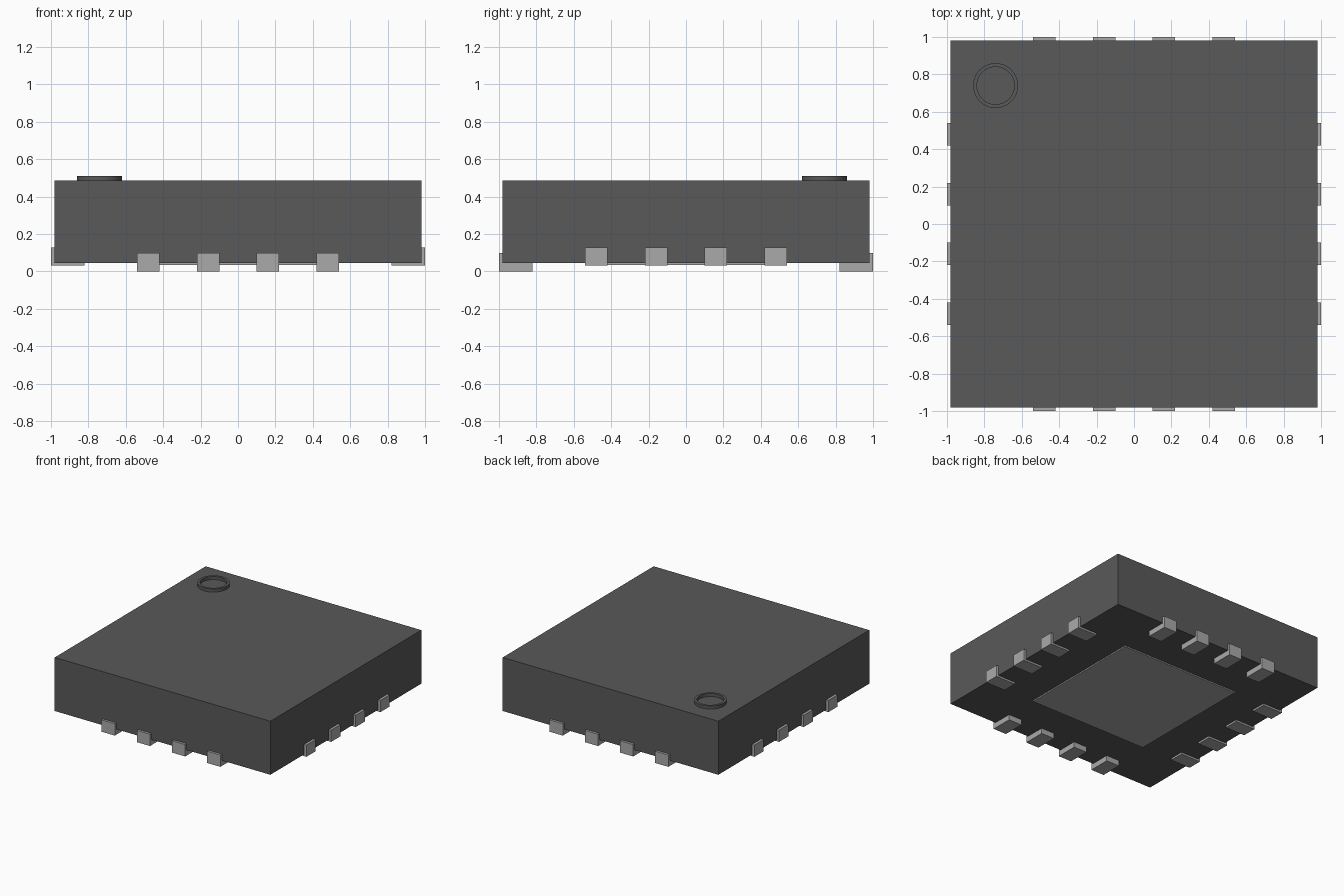
import bpy
import math
from mathutils import Matrix

cube = bpy.data.objects.get("Cube")
if cube:
    bpy.data.objects.remove(cube)


def make_material(name, value):
    mat = bpy.data.materials.new(name)
    colour = (value, value, value, 1)
    mat.use_nodes = True
    mat.diffuse_color = colour
    mat.node_tree.nodes["Principled BSDF"].inputs["Base Color"].default_value = colour
    return mat


charcoal = make_material("charcoal plastic", 0.1)
metal = make_material("grey metal", 0.4)


def box(name, low, high, mat):
    """Box between two opposite corners."""
    centre = [(a + b) / 2 for a, b in zip(low, high)]
    bpy.ops.mesh.primitive_cube_add(size=1, location=centre)
    obj = bpy.context.object
    obj.name = name
    obj.scale = [b - a for a, b in zip(low, high)]
    bpy.ops.object.transform_apply(location=True, rotation=False, scale=True)
    obj.data.materials.append(mat)
    return obj


# Package body and the pad beneath it
BODY = 0.98
BOTTOM, TOP = 0.045, 0.485
box("package_body", (-BODY, -BODY, BOTTOM), (BODY, BODY, TOP), charcoal)
box("thermal_pad", (-0.54, -0.54, 0.035), (0.54, 0.54, BOTTOM + 0.01), metal)

# Four contacts per side; the left and right rows sit slightly higher
for turn, side in enumerate(("front", "right", "back", "left")):
    lift = 0.03 if turn % 2 else 0
    for i in range(4):
        x = -0.48 + 0.32 * i
        pin = box(f"{side}_contact_{i + 1}", (x - 0.06, -1, lift),
                  (x + 0.06, -0.82, lift + 0.097), metal)
        pin.data.transform(Matrix.Rotation(turn * math.pi / 2, 4, "Z"))

# Raised orientation ring on the top face
SEGMENTS = 48
profile = [(0.12, TOP), (0.12, 0.51), (0.1, 0.51), (0.1, TOP)]
verts, faces = [], []
for s in range(SEGMENTS):
    a = 2 * math.pi * s / SEGMENTS
    verts += [(-0.74 + r * math.cos(a), 0.74 + r * math.sin(a), z) for r, z in profile]
    n = (s + 1) % SEGMENTS
    for k in range(3):
        faces.append((s * 4 + k, n * 4 + k, n * 4 + k + 1, s * 4 + k + 1))
mesh = bpy.data.meshes.new("orientation_ring")
mesh.from_pydata(verts, [], faces)
mesh.materials.append(charcoal)
ring = bpy.data.objects.new("orientation_ring", mesh)
bpy.context.collection.objects.link(ring)
bpy.ops.object.select_all(action="DESELECT")
ring.select_set(True)
bpy.context.view_layer.objects.active = ring
bpy.ops.object.shade_smooth_by_angle(angle=math.radians(30))
